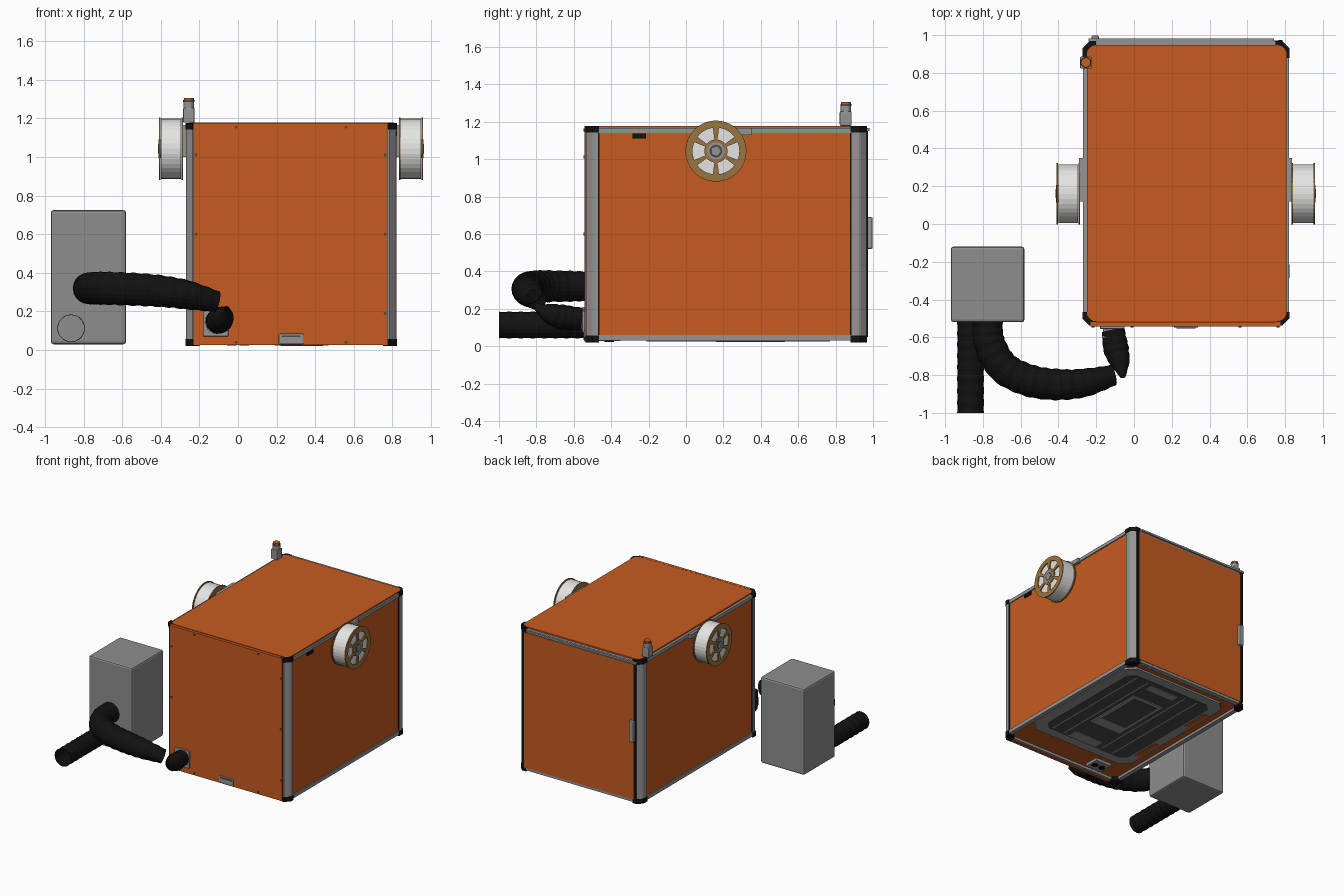
import bpy, bmesh, math
from mathutils import Vector, Matrix

if "Cube" in bpy.data.objects:
    bpy.data.objects.remove(bpy.data.objects["Cube"])

def mat(name, r, g, b):
    m = bpy.data.materials.new(name)
    m.diffuse_color = (r, g, b, 1)
    m.use_nodes = True
    m.node_tree.nodes["Principled BSDF"].inputs["Base Color"].default_value = m.diffuse_color
    return m

ORANGE = mat("orange_panel", 0.57, 0.105, 0.014)
GREY = mat("aluminium_grey", 0.30, 0.30, 0.30)
CABINET = mat("cabinet_grey", 0.27, 0.27, 0.27)
BLACK = mat("black_plastic", 0.006, 0.006, 0.006)
DARK = mat("dark_grey", 0.07, 0.07, 0.07)
WHITE = mat("filament_white", 0.78, 0.78, 0.77)
GOLD = mat("spool_brown", 0.33, 0.175, 0.05)

def finish(name, bm, material, bevel=0):
    bmesh.ops.recalc_face_normals(bm, faces=bm.faces)
    me = bpy.data.meshes.new(name)
    bm.to_mesh(me)
    bm.free()
    me.materials.append(material)
    ob = bpy.data.objects.new(name, me)
    bpy.context.collection.objects.link(ob)
    if bevel:
        b = ob.modifiers.new("bevel", 'BEVEL')
        b.width, b.segments = bevel, 2
    return ob

def boxes(name, material, *spans, bevel=0):
    """Each span is x0, x1, y0, y1, z0, z1."""
    bm = bmesh.new()
    for x0, x1, y0, y1, z0, z1 in spans:
        m = Matrix.Translation(((x0 + x1) / 2, (y0 + y1) / 2, (z0 + z1) / 2)) \
            @ Matrix.Diagonal((x1 - x0, y1 - y0, z1 - z0, 1))
        bmesh.ops.create_cube(bm, size=1, matrix=m)
    return finish(name, bm, material, bevel)

def cyl(name, material, r, depth, centre, axis='Z', seg=32, r2=None):
    rot = {'X': Matrix.Rotation(math.pi / 2, 4, 'Y'),
           'Y': Matrix.Rotation(math.pi / 2, 4, 'X'), 'Z': Matrix()}[axis]
    bm = bmesh.new()
    bmesh.ops.create_cone(bm, cap_ends=True, segments=seg, radius1=r, radius2=r2 or r,
                          depth=depth, matrix=Matrix.Translation(centre) @ rot)
    return finish(name, bm, material)

def prism(name, material, pts, z0, z1):
    bm = bmesh.new()
    f = bm.faces.new([bm.verts.new((x, y, z0)) for x, y in pts])
    top = bmesh.ops.extrude_face_region(bm, geom=[f])["geom"]
    bmesh.ops.translate(bm, vec=(0, 0, z1 - z0),
                        verts=[v for v in top if isinstance(v, bmesh.types.BMVert)])
    return finish(name, bm, material)

def rounded_rect(x0, x1, y0, y1, r, n=5):
    pts = []
    for k, (cx, cy) in enumerate([(x1 - r, y1 - r), (x0 + r, y1 - r),
                                  (x0 + r, y0 + r), (x1 - r, y0 + r)]):
        for i in range(n + 1):
            a = math.pi / 2 * (k + i / n)
            pts.append((cx + r * math.cos(a), cy + r * math.sin(a)))
    return pts

def hose(name, ctrl, radii, steps, rib=0.04, seg=20):
    """Open ribbed tube swept along a smooth path."""
    p = [Vector(c) for c in ctrl]
    p = [2 * p[0] - p[1]] + p + [2 * p[-1] - p[-2]]
    n = len(ctrl) - 1

    def at(t):
        i = min(int(t), n - 1)
        u = t - i
        a, b, c, d = p[i:i + 4]
        return 0.5 * (2 * b + (c - a) * u + (2 * a - 5 * b + 4 * c - d) * u * u
                      + (3 * b - a - 3 * c + d) * u ** 3)
    bm = bmesh.new()
    prev = None
    for s in range(steps + 1):
        t = n * s / steps
        tan = (at(min(t + .01, n)) - at(max(t - .01, 0))).normalized()
        side = tan.cross(Vector((0, 0, 1))).normalized()
        up = side.cross(tan)
        i = min(int(t), n - 1)
        r = radii[i] + (radii[i + 1] - radii[i]) * (t - i)
        r *= 1 + rib * (0.5 if s % 4 < 2 else -0.5)
        ring = [bm.verts.new(at(t) + r * (math.cos(a) * side + math.sin(a) * up))
                for a in (2 * math.pi * k / seg for k in range(seg))]
        if prev:
            for k in range(seg):
                j = (k + 1) % seg
                bm.faces.new((prev[k], prev[j], ring[j], ring[k]))
        prev = ring
    return finish(name, bm, BLACK)

# Enclosure limits
X0, X1, Y0, Y1, Z0, Z1 = -0.27, 0.82, -0.535, 0.965, 0.025, 1.178

# Orange panels
prism("top_panel", ORANGE, rounded_rect(-0.25, 0.808, -0.515, 0.947, 0.05), 1.15, Z1)
boxes("front_panel", ORANGE, (-0.23, 0.775, -0.543, -0.52, Z0, 1.176))
boxes("back_panel", ORANGE, (-0.215, 0.765, 0.95, 0.972, 0.05, 1.14))
boxes("side_panels", ORANGE, (X0 + 0.008, X0 + 0.03, -0.47, 0.895, 0.05, 1.145),
      (X1 - 0.03, X1 - 0.008, -0.47, 0.895, 0.05, 1.145))
boxes("bottom_panel", ORANGE, (-0.25, 0.80, -0.51, 0.94, 0.05, 0.065))
boxes("back_trim", BLACK, (-0.228, 0.778, 0.945, 0.967, 0.03, 1.165))

# Frame rails along the sides and back
for nm, z0, z1 in (("upper_rails", 1.14, 1.167), ("lower_rails", 0.03, 0.06)):
    boxes(nm, GREY, (X0, X0 + 0.035, -0.47, 0.9, z0, z1), (X1 - 0.035, X1, -0.47, 0.9, z0, z1),
          (-0.2, 0.75, 0.93, 0.969, z0, z1), (-0.2, 0.75, -0.53, -0.5, z0, z1))
boxes("back_top_strip", GREY, (-0.24, 0.74, 0.965, 0.982, 1.15, 1.165))

# Chamfered corner columns with black end caps
for sx, cx in ((1, X0), (-1, X1)):
    for sy, cy in ((1, Y0), (-1, Y1)):
        tag = ("left" if sx > 0 else "right") + ("_front" if sy > 0 else "_back")
        w = 0.065 if sy > 0 else 0.08
        prof = [(0.05, 0), (0.035, 0), (0.006, 0.03), (0, 0.04), (0, w), (0.05, w)]
        prism("column_" + tag, GREY, [(cx + sx * a, cy + sy * b) for a, b in prof], 0.05, 1.15)
        cap = [(0.07, -0.003), (0.035, -0.003), (-0.003, 0.035), (-0.003, w + 0.005),
               (0.04, w + 0.005), (0.07, 0.05)]
        for nm, z0, z1 in (("top_cap_", 1.142, 1.176), ("foot_cap_", 0.02, 0.058)):
            prism(nm + tag, BLACK, [(cx + sx * a, cy + sy * b) for a, b in cap], z0, z1)
        # dark seam beside each column
        xs = sorted((cx + sx * 0.004, cx + sx * 0.03))
        ys = sorted((cy + sy * w, cy + sy * (w + 0.007)))
        boxes("seam_" + tag, BLACK, (*xs, *ys, 0.05, 1.15))

# Black strips on the back corners
boxes("back_strips", BLACK, (-0.235, -0.215, 0.955, 0.974, 0.05, 1.15),
      (0.765, 0.785, 0.955, 0.974, 0.05, 1.15))

# Small fittings
boxes("front_lip", GREY, (0.21, 0.34, -0.549, -0.53, 0.03, 0.085), bevel=0.006)
boxes("front_lip_slot", DARK, (0.225, 0.325, -0.552, -0.54, 0.068, 0.076))
boxes("side_latch", BLACK, (X1 - 0.02, X1 + 0.003, -0.285, -0.215, 1.11, 1.137))
boxes("back_handle", GREY, (-0.225, -0.185, 0.965, 0.998, 0.52, 0.69), bevel=0.008)
for i, (x, z) in enumerate([(-0.01, 1.155), (0.56, 1.155), (-0.217, 1.01), (0.762, 1.01),
                            (-0.217, 0.6), (0.762, 0.6), (0.762, 0.19), (-0.01, 0.04), (0.56, 0.04)]):
    cyl(f"panel_screw_{i}", DARK, 0.008, 0.01, (x, -0.542, z), 'Y', 8)

# Signal beacon on the rear left corner
boxes("beacon_body", GREY, (-0.285, -0.225, 0.822, 0.886, 1.178, 1.255), bevel=0.006)
cyl("beacon_neck", GREY, 0.028, 0.035, (-0.255, 0.855, 1.27), seg=16)
cyl("beacon_band", DARK, 0.029, 0.01, (-0.255, 0.855, 1.29), seg=16)
cyl("beacon_lens", ORANGE, 0.026, 0.012, (-0.255, 0.855, 1.30), seg=16)

# Spools on both sides
SY, SZ = 0.16, 1.043
def flange(name, x):
    radii, n = (0.03, 0.062, 0.125, 0.163), 48
    bm = bmesh.new()
    g = [[bm.verts.new((x, SY + r * math.cos(a), SZ + r * math.sin(a))) for r in radii]
         for a in (2 * math.pi * (k - 1) / n + math.pi / 2 for k in range(n))]
    for k in range(n):
        for j in range(3):
            if j != 1 or k % 8 < 2:      # leave six windows between the spokes
                q = (k + 1) % n
                bm.faces.new((g[k][j], g[k][j + 1], g[q][j + 1], g[q][j]))
    ob = finish(name, bm, GOLD)
    s = ob.modifiers.new("thickness", 'SOLIDIFY')
    s.thickness, s.offset = 0.008, 0

for tag, s, inner, outer in (("left", -1, -0.29, -0.406), ("right", 1, 0.837, 0.955)):
    flange("inner_flange_" + tag, inner)
    flange("outer_flange_" + tag, outer)
    cyl("filament_" + tag, WHITE, 0.156, abs(outer - inner) - 0.012,
        ((inner + outer) / 2, SY, SZ), 'X', 36)
    cyl("spool_hub_" + tag, GREY, 0.047, 0.012, (outer, SY, SZ), 'X', 24)
    cyl("hub_ring_" + tag, DARK, 0.034, 0.014, (outer, SY, SZ), 'X', 24)
    cyl("hub_knob_" + tag, GREY, 0.026, 0.018, (outer, SY, SZ), 'X', 5)
    wall = X0 if s < 0 else X1
    xs = sorted((wall - s * 0.01, inner))
    boxes("spool_bracket_" + tag, GREY, (*xs, 0.12, 0.2, 1.0, 1.165),
          (*xs, 0.2, 0.35, 1.13, 1.165))

# Filter cabinet and hoses
boxes("filter_cabinet", CABINET, (-0.97, -0.58, -0.52, -0.12, 0.03, 0.725), bevel=0.014)
hose("exhaust_hose", [(-0.865, -0.515, 0.113), (-0.865, -0.75, 0.113), (-0.865, -1.0, 0.113)],
     [0.07] * 3, 32)
hose("curved_hose", [(-0.775, -0.515, 0.32), (-0.765, -0.63, 0.32), (-0.69, -0.76, 0.32),
                     (-0.55, -0.83, 0.315), (-0.40, -0.85, 0.305), (-0.26, -0.84, 0.285),
                     (-0.11, -0.80, 0.25)], [0.078, 0.082, 0.085, 0.085, 0.082, 0.075, 0.055], 56)
hose("outlet_hose", [(-0.11, -0.565, 0.145), (-0.095, -0.66, 0.155), (-0.075, -0.73, 0.175),
                     (-0.058, -0.81, 0.215)], [0.06, 0.068, 0.055, 0.014], 22)
boxes("outlet_plate", GREY, (-0.18, -0.05, -0.555, -0.535, 0.07, 0.21), bevel=0.005)
cyl("outlet_collar", GREY, 0.052, 0.05, (-0.11, -0.575, 0.145), 'Y', 24, r2=0.06)

# Underside tray: chamfered plate, ribs and centre hatch
def chamfered(x0, x1, y0, y1, c):
    return rounded_rect(x0, x1, y0, y1, c, 1)
prism("tray_frame", GREY, chamfered(-0.17, 0.77, -0.30, 0.87, 0.07), 0.036, 0.052)
prism("tray_floor", DARK, chamfered(-0.09, 0.69, -0.22, 0.79, 0.05), 0.032, 0.04)
boxes("tray_ribs", GREY, *[(x, x + 0.015, -0.2, 0.77, 0.026, 0.034)
                           for x in (0.03, 0.14, 0.50, 0.61)])
boxes("hatch_frame", GREY, (0.19, 0.47, 0.06, 0.56, 0.024, 0.034))
boxes("hatch_cover", DARK, (0.22, 0.44, 0.16, 0.53, 0.021, 0.026))
boxes("tray_handles", GREY, (0.2, 0.46, -0.21, -0.12, 0.026, 0.034),
      (0.2, 0.46, 0.68, 0.75, 0.026, 0.034))
boxes("tray_slots", ORANGE, (-0.15, -0.11, 0.45, 0.68, 0.033, 0.04),
      (-0.15, -0.11, -0.12, 0.11, 0.033, 0.04))
boxes("vent_block", GREY, (-0.07, 0.07, -0.47, -0.35, 0.028, 0.052))
for i, x in enumerate((-0.033, 0.033)):
    cyl(f"vent_hole_{i}", BLACK, 0.025, 0.008, (x, -0.41, 0.027), seg=16)
